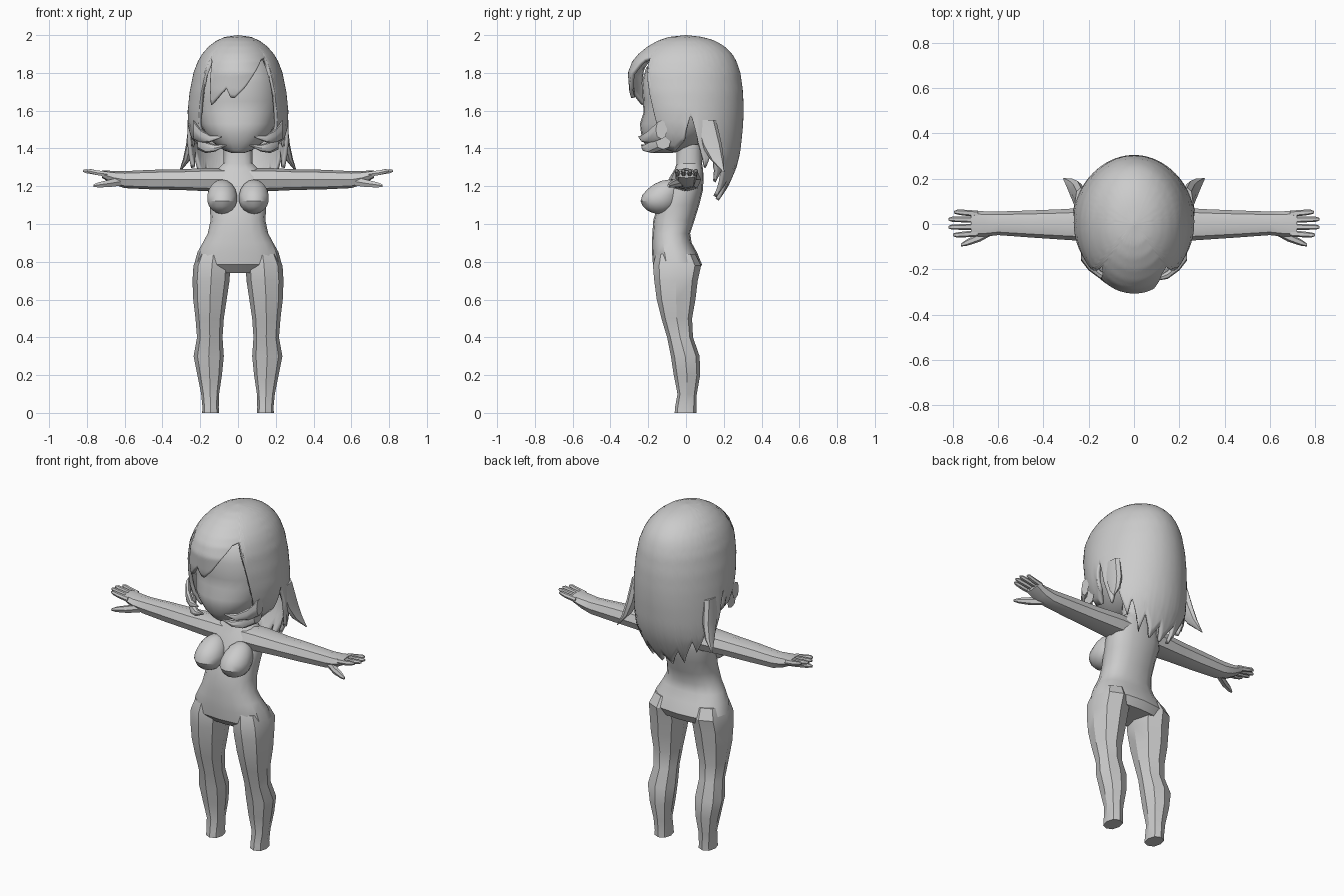
import bpy, bmesh, math
from math import sin, cos, pi, radians

clay = bpy.data.materials.new("clay grey")
clay.diffuse_color = (0.6, 0.6, 0.6, 1)


def finish(name, bm, mirror=False, angle=32):
    bmesh.ops.recalc_face_normals(bm, faces=bm.faces)
    me = bpy.data.meshes.new(name)
    bm.to_mesh(me)
    bm.free()
    ob = bpy.data.objects.new(name, me)
    bpy.context.collection.objects.link(ob)
    me.materials.append(clay)
    bpy.ops.object.select_all(action='DESELECT')
    ob.select_set(True)
    bpy.context.view_layer.objects.active = ob
    bpy.ops.object.shade_smooth_by_angle(angle=radians(angle))
    if mirror:
        ob.modifiers.new("mirror", 'MIRROR')
    return ob


def loft(name, rings, n=8, axis='z', mirror=False, square=0.85, angle=32):
    """Rings are (position on axis, centre a, centre b, radius a, radius b)."""
    bm = bmesh.new()
    loops = []
    for p, ca, cb, ra, rb in rings:
        loop = []
        for i in range(n):
            t = 2 * pi * i / n
            c, s = cos(t), sin(t)
            a = ca + ra * math.copysign(abs(c) ** square, c)
            b = cb + rb * math.copysign(abs(s) ** square, s)
            loop.append(bm.verts.new((a, b, p) if axis == 'z' else (p, a, b)))
        loops.append(loop)
    for l0, l1 in zip(loops, loops[1:]):
        for i in range(n):
            j = (i + 1) % n
            bm.faces.new((l0[i], l0[j], l1[j], l1[i]))
    bm.faces.new(loops[0])
    bm.faces.new(loops[-1])
    return finish(name, bm, mirror, angle)


def spans(rows):
    """Turn (z, x min, x max, y front, y back) into loft rings."""
    return [(z, (x0 + x1) / 2, (f + b) / 2, (x1 - x0) / 2, (b - f) / 2)
            for z, x0, x1, f, b in rows]


def lerp_table(table, v):
    if v <= table[0][0]:
        return table[0][1:]
    for a, b in zip(table, table[1:]):
        if v <= b[0]:
            k = (v - a[0]) / (b[0] - a[0])
            return tuple(p + (q - p) * k for p, q in zip(a[1:], b[1:]))
    return table[-1][1:]


# torso and neck: z, half width, front, back
torso = [(0.74, .20, -.13, .06), (0.785, .232, -.175, .085), (0.85, .215, -.18, .058),
         (0.90, .187, -.18, .03), (0.95, .16, -.178, .022), (1.02, .145, -.173, .045),
         (1.10, .15, -.15, .07), (1.18, .16, -.115, .09), (1.25, .15, -.085, .093),
         (1.29, .11, -.06, .09), (1.32, .078, -.05, .085), (1.42, .075, -.05, .085)]
loft("torso", spans([(z, -w, w, f, b) for z, w, f, b in torso]), n=16)

# legs
loft("leg", spans([
    (0.0, .10, .19, -.06, .055), (0.03, .102, .188, -.058, .055), (0.1, .10, .195, -.045, .057),
    (0.2, .085, .215, -.065, .075), (0.3, .075, .235, -.08, .072), (0.4, .082, .217, -.10, .037),
    (0.5, .075, .225, -.13, .032), (0.6, .06, .237, -.155, .05), (0.7, .045, .241, -.168, .062),
    (0.78, .04, .236, -.175, .08), (0.84, .05, .21, -.16, .05)]), mirror=True)

# chest
for_chest = bmesh.new()
bmesh.ops.create_uvsphere(for_chest, u_segments=14, v_segments=9, radius=1)
for v in for_chest.verts:
    x, y, z = v.co
    lean = 0.05 * max(z, 0)
    v.co = (.084 + x * .082, -.14 + y * .102 + lean, 1.135 + z * (.1 if z > 0 else .082))
finish("chest", for_chest, True)

# arms, palms, fingers and thumbs
loft("arm", [(.06, 0, 1.235, .08, .06), (.15, 0, 1.235, .08, .062), (.3, -.002, 1.235, .068, .055),
             (.45, 0, 1.235, .06, .052), (.6, .003, 1.235, .052, .045), (.66, 0, 1.245, .056, .036),
             (.72, .003, 1.264, .058, .02)], axis='x', mirror=True)
for i, (y, tip) in enumerate([(.05, .795), (.02, .82), (-.013, .82), (-.046, .80)]):
    loft("finger_%d" % (i + 1), [(.69, y * .9, 1.263, .014, .015), (.75, y, 1.272, .013, .014),
                                 (tip - .015, y * 1.05, 1.28, .011, .012), (tip, y * 1.05, 1.281, .005, .006)],
         n=6, axis='x', mirror=True)
loft("thumb", [(.62, -.025, 1.225, .02, .025), (.68, -.058, 1.215, .02, .022),
               (.74, -.083, 1.207, .014, .015), (.765, -.093, 1.203, .006, .007)],
     n=6, axis='x', mirror=True)

# head: z, half width, front, back
head = [(1.375, .03, -.18, -.08), (1.39, .075, -.195, .0), (1.43, .13, -.222, .08), (1.48, .175, -.238, .14),
        (1.53, .20, -.244, .18), (1.59, .218, -.225, .2), (1.65, .228, -.228, .22), (1.75, .22, -.235, .22),
        (1.83, .19, -.21, .2), (1.90, .13, -.14, .14)]
loft("head", spans([(z, -w, w, f, b) for z, w, f, b in head]), n=24, square=.92, angle=60)

# hair shell: z, front half width, back half width, front, back
shape = [(1.10, .17, .19, .20, .16), (1.2, .17, .235, .20, .225), (1.3, .17, .27, .20, .268),
         (1.38, .185, .275, .215, .287), (1.45, .238, .275, .24, .295), (1.52, .26, .272, .255, .302),
         (1.6, .266, .267, .272, .305), (1.7, .256, .256, .30, .302), (1.8, .236, .236, .308, .288),
         (1.86, .213, .213, .285, .268), (1.9, .19, .19, .252, .245), (1.94, .155, .155, .203, .205),
         (1.97, .115, .115, .15, .155), (1.99, .07, .07, .09, .09), (2.0, .001, .001, .001, .001)]
# hem height against angle from the front: side lock then back locks
side_hem = [(45, 1.88), (49, 1.72), (51, 1.58), (55, 1.46), (61, 1.395), (74, 1.38), (86, 1.43),
            (95, 1.58), (103, 1.43), (113, 1.29), (119, 1.39), (132, 1.22), (138, 1.30),
            (150, 1.14), (156, 1.23), (170, 1.12), (180, 1.19)]
# swept fringe across the forehead
fringe = [(-45, 1.88), (-40, 1.86), (-36, 1.72), (-33, 1.63), (-26, 1.66), (-14, 1.72), (-9, 1.67),
          (-4, 1.665), (8, 1.72), (22, 1.80), (36, 1.87), (45, 1.88)]
bm = bmesh.new()
cols, rows = 240, 30
grid = []
for c in range(cols):
    deg = -180 + 360 * c / cols
    th = radians(deg)
    hem = lerp_table(fringe, deg)[0] if abs(deg) < 45 else lerp_table(side_hem, abs(deg))[0]
    blend = min(max((abs(deg) - 84) / 18, 0), 1)
    col = []
    for r in range(1, rows + 1):
        k = r / rows
        z = 2 - (2 - hem) * k ** 1.7
        wf, wb, f, b = lerp_table(shape, z)
        w = wf + (wb - wf) * blend
        col.append(bm.verts.new((w * sin(th), -cos(th) * (f if abs(deg) < 90 else b), z)))
    grid.append(col)
top = bm.verts.new((0, 0, 2))
for c in range(cols):
    a, b = grid[c], grid[(c + 1) % cols]
    bm.faces.new((top, a[0], b[0]))
    for r in range(rows - 1):
        bm.faces.new((a[r], a[r + 1], b[r + 1], b[r]))
hair = finish("hair", bm, angle=50)
thick = hair.modifiers.new("thickness", 'SOLIDIFY')
thick.thickness = 0.02
thick.offset = -1

# hair locks curling under the cheeks, and flared tips behind the shoulders
loft("upper_cheek_lock", [(.235, -.13, 1.50, .03, .05), (.20, -.18, 1.468, .025, .035),
                          (.15, -.222, 1.452, .02, .02), (.085, -.25, 1.462, .003, .003)],
     axis='x', mirror=True)
loft("lower_cheek_lock", [(.215, -.12, 1.44, .04, .045), (.17, -.18, 1.405, .03, .03),
                          (.12, -.215, 1.402, .02, .018), (.06, -.235, 1.418, .003, .003)],
     axis='x', mirror=True)
loft("flared_lock", [(1.55, .235, .10, .025, .06), (1.42, .25, .135, .025, .055),
                     (1.34, .272, .165, .02, .035), (1.275, .31, .20, .003, .003)], mirror=True)
